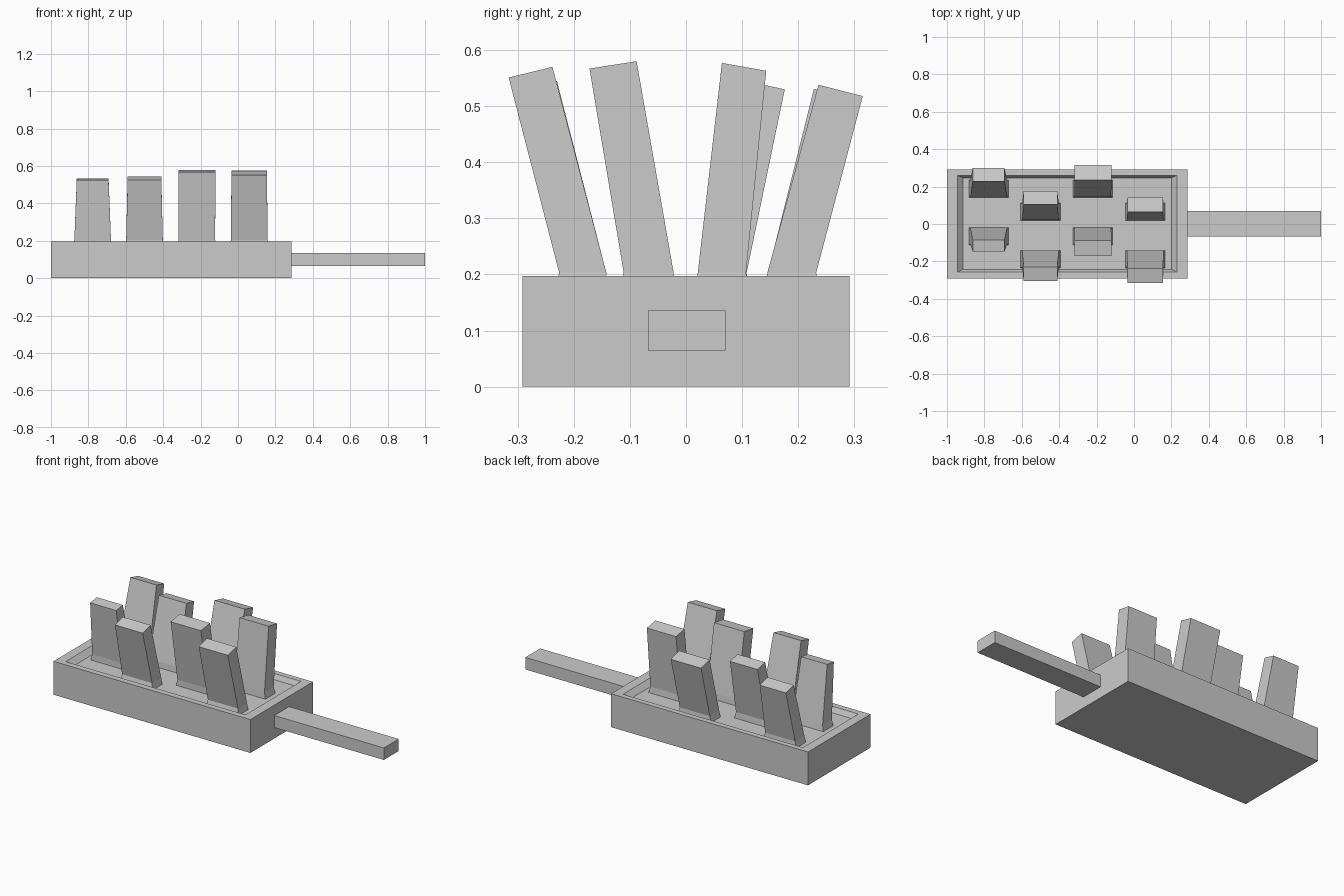
import bpy, bmesh


def loft(name, rings):
    """Skin rectangular rings (x0, x1, y0, z0, y1, z1) and cap both ends."""
    bm = bmesh.new()
    loops = []
    for x0, x1, y0, z0, y1, z1 in rings:
        pts = [(x0, y0, z0), (x1, y0, z0), (x1, y1, z1), (x0, y1, z1)]
        loops.append([bm.verts.new(p) for p in pts])
    for a, b in zip(loops, loops[1:]):
        for i in range(4):
            j = (i + 1) % 4
            bm.faces.new((a[i], a[j], b[j], b[i]))
    bm.faces.new(loops[0][::-1])
    bm.faces.new(loops[-1])
    bmesh.ops.recalc_face_normals(bm, faces=bm.faces)
    mesh = bpy.data.meshes.new(name)
    bm.to_mesh(mesh)
    bm.free()
    obj = bpy.data.objects.new(name, mesh)
    bpy.context.collection.objects.link(obj)
    return obj


TOP, FLOOR = 0.197, 0.167

# Base block with a shallow recess, sloped walls
loft("base", [
    (-1, 0.285, -0.2915, 0, 0.2915, 0),
    (-1, 0.285, -0.2915, TOP, 0.2915, TOP),
    (-0.945, 0.229, -0.257, TOP, 0.26, TOP),
    (-0.915, 0.2, -0.242, FLOOR, 0.247, FLOOR),
])

# Handle
bpy.ops.mesh.primitive_cube_add(size=1, location=(0.64, 0.001, 0.1))
handle = bpy.context.object
handle.name = "handle"
handle.scale = (0.72, 0.138, 0.071)

# Leaning bristle tufts: x centre, top half width, base y pair, top (y, z) pair
tufts = [
    (-0.777, 0.085, (0.146, 0.232), (0.228, 0.531), (0.300, 0.512)),
    (-0.777, 0.085, (-0.110, -0.024), (-0.147, 0.524), (-0.085, 0.533)),
    (-0.500, 0.090, (0.022, 0.108), (0.105, 0.545), (0.176, 0.530)),
    (-0.500, 0.090, (-0.226, -0.142), (-0.304, 0.526), (-0.230, 0.545)),
    (-0.220, 0.099, (0.145, 0.232), (0.236, 0.538), (0.315, 0.518)),
    (-0.220, 0.099, (-0.111, -0.022), (-0.172, 0.567), (-0.088, 0.580)),
    (0.060, 0.095, (0.021, 0.107), (0.064, 0.577), (0.143, 0.563)),
    (0.060, 0.095, (-0.226, -0.142), (-0.316, 0.551), (-0.238, 0.570)),
]
for xc, hw, (y0, y1), t0, t1 in tufts:
    side = 1 if y0 > 0 else -1
    foot = (0.143, 0.236) if abs(y0 + y1) > 0.3 else (0.018, 0.111)
    f0, f1 = sorted((side * foot[0], side * foot[1]))
    loft("bristle_tuft", [
        (xc - 0.106, xc + 0.106, f0, FLOOR, f1, FLOOR),
        (xc - 0.098, xc + 0.098, y0, 0.203, y1, 0.203),
        (xc - hw, xc + hw, *t0, *t1),
    ])
